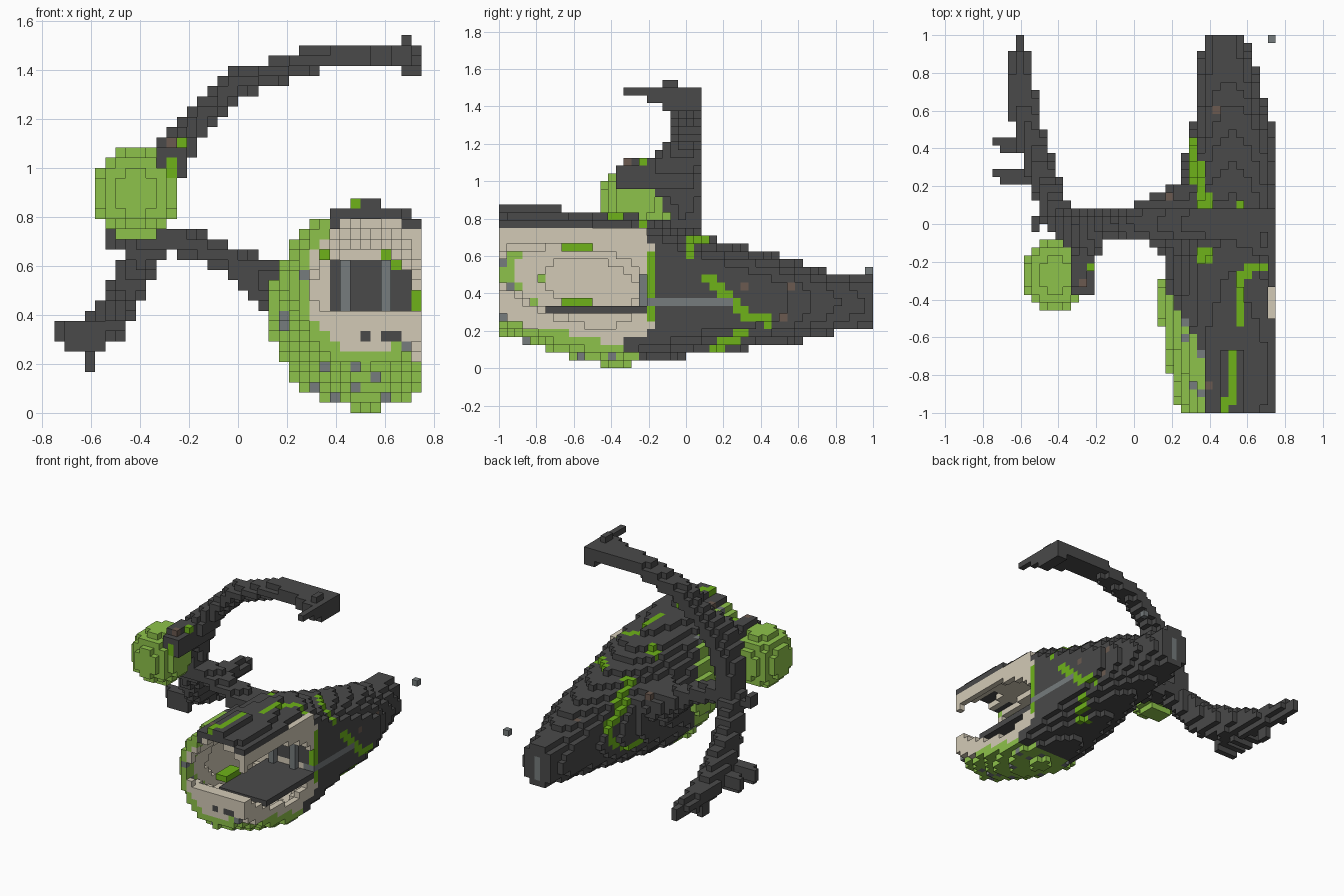
import bpy, bmesh, random
from math import floor, sqrt
from mathutils import Vector

random.seed(4)
if "Cube" in bpy.data.objects:
    bpy.data.objects.remove(bpy.data.objects["Cube"])

V = 1 / 24                       # block size
LIMIT = ((-18, 18), (-24, 24), (0, 37))
COLOURS = {
    "charcoal": (.068, .068, .068),
    "leaf_green": (.27, .54, .069),
    "vine_green": (.156, .45, .01),
    "lining_beige": (.65, .59, .47),
    "metal_grey": (.18, .2, .205),
    "rust_brown": (.147, .102, .08),
}
NAMES = list(COLOURS)
cells = {}                       # block index -> (part, colour)


def index(p):
    return tuple(floor(c / V + .03) for c in p)


def centre(c):
    return Vector([(n + .5) * V for n in c])


def put(c, part, colour, over=False):
    inside = all(a <= n < b for n, (a, b) in zip(c, LIMIT))
    if inside and (over or c not in cells):
        cells[c] = (part, colour)


def box(part, colour, lo, hi):
    a, b = index(lo), index(hi)
    for i in range(a[0], max(b[0], a[0] + 1)):
        for j in range(a[1], max(b[1], a[1] + 1)):
            for k in range(a[2], max(b[2], a[2] + 1)):
                put((i, j, k), part, colour, True)


def blob(part, colour, p, radii):
    lo = index([a - r for a, r in zip(p, radii)])
    hi = index([a + r for a, r in zip(p, radii)])
    put(index(p), part, colour)
    for i in range(lo[0], hi[0] + 1):
        for j in range(lo[1], hi[1] + 1):
            for k in range(lo[2], hi[2] + 1):
                d = centre((i, j, k)) - Vector(p)
                if sum((a / r) ** 2 for a, r in zip(d, radii)) < 1:
                    put((i, j, k), part, colour)


def limb(part, path, steps=14):
    """Tapered blocky limb; each path point is x, y, z and three radii."""
    for a, b in zip(path, path[1:]):
        for s in range(steps + 1):
            m = [u + (w - u) * s / steps for u, w in zip(a, b)]
            blob(part, "charcoal", m[:3], m[3:])


def drape(axis, sign, path, colour, steps=30):
    """Colour the outermost hull block under each point of a flat path."""
    others = [n for n in range(3) if n != axis]
    outer = {}
    for c, (part, _) in cells.items():
        if part == "hull":
            key = (c[others[0]], c[others[1]])
            if key not in outer or (c[axis] - outer[key][axis]) * sign > 0:
                outer[key] = c
    for a, b in zip(path, path[1:] or path):
        for s in range(steps + 1):
            p = [u + (w - u) * s / steps for u, w in zip(a, b)]
            c = outer.get(index(p))
            if c:
                cells[c] = ("hull", colour)


# Hull sections: y, x centre, x radius, z centre, z radius
SECTIONS = [(-1, .53, .29, .53, .335), (-.7, .53, .36, .47, .39), (-.4, .52, .4, .415, .403),
            (-.2, .51, .35, .42, .39), (.1, .5, .3, .39, .31), (.5, .53, .22, .36, .24),
            (.8, .49, .16, .35, .16), (1, .48, .11, .35, .15)]


def section(y):
    for a, b in zip(SECTIONS, SECTIONS[1:]):
        if y <= b[0]:
            t = (y - a[0]) / (b[0] - a[0])
            return [u + (w - u) * t for u, w in zip(a, b)][1:]


def skin_colour(p):
    """Beige cut edge, leafy belly and left flank, dark elsewhere."""
    if p.x > .7 and p.y < -.2 and .21 < p.z < .74:
        return "lining_beige"
    flank = min(.37, .18 + .55 * max(0, -.35 - p.y))
    belly = p.z < .3 if p.y < -.33 else p.z < .1
    if p.y < -.25 and (p.x < flank or belly):
        return "metal_grey" if random.random() < .09 else "leaf_green"
    return "charcoal"


# Hull: solid tail, hollow lined cabin at the front, cut flat on one side
for j in range(-24, 24):
    for i in range(0, 18):
        for k in range(0, 22):
            p = centre((i, j, k))
            xc, rx, zc, rz = section(p.y)
            q = sqrt(((p.x - xc) / rx) ** 2 + ((p.z - zc) / rz) ** 2)
            if q >= 1:
                continue
            skin = q > 1 - 1.15 * V / min(rx, rz)
            cavity = .76 - .4 * max(0, p.y + .5)
            if skin or p.y > -.16:
                put((i, j, k), "hull", skin_colour(p))
            elif p.y > -.2:
                put((i, j, k), "bulkhead", "lining_beige")
            elif q > cavity or (p.y < -.92 and p.z < .4):
                put((i, j, k), "cabin_lining", "lining_beige")

# Cabin: bulkhead panel, deck, posts, consoles and sill openings
box("bulkhead", "charcoal", (.375, -.2083, .375), (.75, -.1667, .625))
box("deck", "charcoal", (.375, -.75, .2917), (.75, -.2083, .3333))
for x in (.4167, .5833):
    box("post", "metal_grey", (x, -.25, .3333), (x + V, -.2083, .625))
for z in (.3333, .625):
    box("console", "vine_green", (.3, -.66, z), (.38, -.46, z + V))
box("door_vine", "vine_green", (.7083, -.2083, .27), (.75, -.1667, .625))
box("door_vine", "vine_green", (.625, -.2083, .5833), (.75, -.1667, .64))
box("door_vine", "vine_green", (.5833, -.2083, .625), (.667, -.1667, .667))
for x in (.5, .5833, .625):
    box("sill_opening", "charcoal", (x, -1, .2917), (x + V, -.9583, .3333))

# Rail along the cut side, tail nozzle and loose tail block
box("side_rail", "metal_grey", (.67, -.2083, .3333), (.75, .25, .375))
box("tail_nozzle", "metal_grey", (.4583, .9583, .25), (.5, 1, .42))
box("loose_block", "metal_grey", (.7083, .9583, .5), (.75, 1, .5417))

# Vines and spots on the hull
TOP, RIGHT, LEFT = (2, 1), (0, 1), (0, -1)
VINES = [
    (TOP, [(.31, .45), (.31, .23)]), (TOP, [(.35, .32), (.35, .1)]),
    (TOP, [(.39, .1), (.39, .15)]), (TOP, [(.56, .1), (.56, .12)]),
    (TOP, [(.35, -.19), (.4, -.19), (.4, -.15), (.35, -.15)]),
    (TOP, [(.56, -.52), (.56, -.28), (.6, -.27), (.62, -.23), (.69, -.23)]),
    (TOP, [(.48, -.97), (.52, -.9), (.52, -.68)]),
    (RIGHT, [(.02, .6), (.02, .69), (.1, .69)]),
    (RIGHT, [(.1, .48), (.25, .35), (.3, .29), (.44, .27), (.44, .23)]),
    (RIGHT, [(.14, .11), (.22, .15), (.33, .18)]),
    (LEFT, [(.45, .48), (.45, .36), (.3, .27), (.15, .25)]),
]
for (axis, sign), path in VINES:
    drape(axis, sign, path, "vine_green")
for (axis, sign), spot in [(TOP, (.43, .61)), (TOP, (.4, -.85)), (RIGHT, (.31, .44)),
                           (RIGHT, (.56, .44)), (RIGHT, (.52, .27))]:
    drape(axis, sign, [spot], "rust_brown")

# Arm from hull to the joint
limb("arm", [(.25, 0, .52, .08, .22, .11), (.1, .02, .53, .06, .13, .1),
             (-.05, .01, .63, .05, .08, .06), (-.25, 0, .71, .05, .08, .06),
             (-.4, .01, .69, .08, .08, .06)])
box("arm", "charcoal", (-.5417, -.04, .667), (-.5, .08, .75))
box("arm", "rust_brown", (.1667, .125, .5833), (.2083, .1667, .625))

# Swept lower fin with spines
limb("lower_fin", [(-.36, .03, .68, .08, .09, .08), (-.43, .1, .58, .07, .1, .09),
                   (-.46, .2, .48, .07, .11, .1), (-.53, .38, .38, .075, .13, .1),
                   (-.58, .6, .33, .08, .11, .07), (-.61, .8, .31, .06, .1, .05),
                   (-.6, .98, .3, .03, .03, .05)])
for y in (.25, .4167):
    box("fin_spine", "charcoal", (-.75, y, .2917), (-.5417, y + V, .375))
    box("fin_spine", "charcoal", (-.7083, y - V, .25), (-.5417, y, .375))
box("fin_spine", "charcoal", (-.625, .625, .1667), (-.5833, .7083, .3))

# Horn curving up and over
limb("horn", [(-.36, .01, .72, .08, .08, .06), (-.34, -.02, .9, .08, .11, .08),
              (-.26, -.07, 1.06, .08, .16, .07), (-.18, -.01, 1.18, .06, .09, .055),
              (-.09, .01, 1.25, .06, .08, .055), (0, .01, 1.345, .06, .08, .055),
              (.15, .01, 1.395, .06, .08, .05), (.32, .01, 1.45, .06, .08, .05),
              (.52, 0, 1.46, .05, .09, .045), (.72, -.06, 1.46, .05, .15, .05)])
box("horn", "charcoal", (-.33, -.375, .9583), (-.2083, -.08, 1.0833))
box("horn", "charcoal", (-.33, -.3333, 1.0833), (-.25, -.15, 1.125))
box("horn", "charcoal", (.7083, -.3333, 1.4583), (.75, -.2, 1.5))
box("horn", "charcoal", (.6667, -.125, 1.375), (.75, .0833, 1.5))
box("horn", "charcoal", (.6667, -.125, 1.5), (.7083, -.04, 1.5417))
box("horn", "charcoal", (.2917, 0, 1.4583), (.3333, .0833, 1.5))
box("horn", "rust_brown", (-.2917, -.3333, 1.0833), (-.25, -.2917, 1.125))

# Pod hanging in front of the joint
blob("pod", "leaf_green", (-.417, -.27, .9), (.175, .195, .19))
box("pod_vine", "vine_green", (-.2917, -.375, .9583), (-.25, -.1667, 1.0417))
box("pod_vine", "vine_green", (-.25, -.25, 1.0833), (-.2083, -.2083, 1.125))

# Turn blocks into one mesh per part, keeping exposed faces only
materials = []
for name, rgb in COLOURS.items():
    m = bpy.data.materials.new(name)
    m.use_nodes = True
    m.diffuse_color = (*rgb, 1)
    shader = next(n for n in m.node_tree.nodes if n.type == "BSDF_PRINCIPLED")
    shader.inputs["Base Color"].default_value = (*rgb, 1)
    materials.append(m)

for part in sorted({p for p, _ in cells.values()}):
    bm, corners = bmesh.new(), {}
    for c, (owner, colour) in cells.items():
        if owner != part:
            continue
        for d, side in [(d, side) for d in range(3) for side in (0, 1)]:
            near = list(c)
            near[d] += 2 * side - 1
            if tuple(near) in cells:
                continue
            ring = []
            for u, w in ((0, 0), (1, 0), (1, 1), (0, 1)):
                n = list(c)
                n[d] += side
                n[(d + 1) % 3] += u
                n[(d + 2) % 3] += w
                n = tuple(n)
                if n not in corners:
                    corners[n] = bm.verts.new([a * V for a in n])
                ring.append(corners[n])
            face = bm.faces.new(ring if side else ring[::-1])
            face.material_index = NAMES.index(colour)
    mesh = bpy.data.meshes.new(part)
    for m in materials:
        mesh.materials.append(m)
    bm.to_mesh(mesh)
    bm.free()
    bpy.context.collection.objects.link(bpy.data.objects.new(part, mesh))
